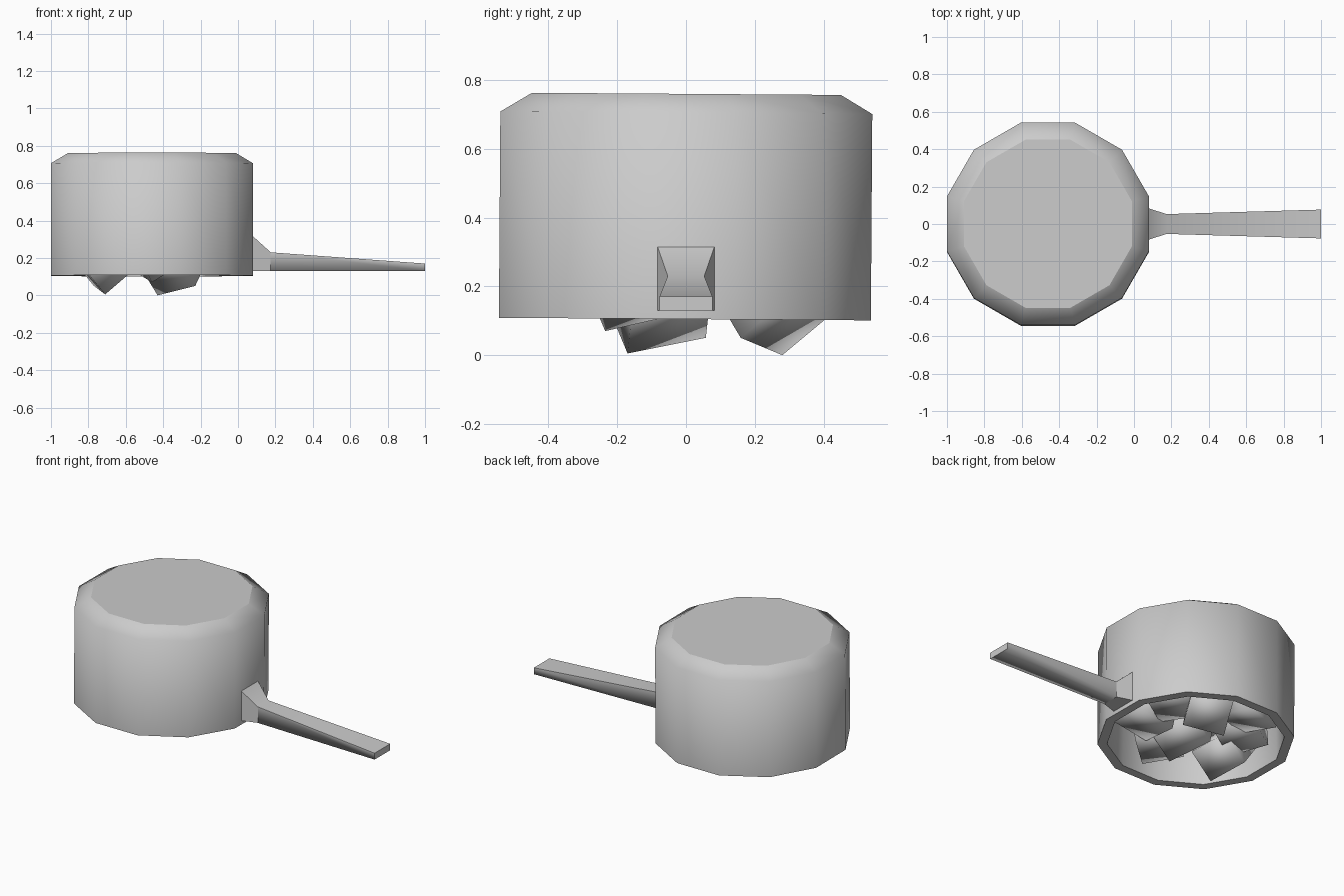
import bpy, bmesh, math, random
from mathutils import Vector, Matrix, Euler

if "Cube" in bpy.data.objects:
    bpy.data.objects.remove(bpy.data.objects["Cube"], do_unlink=True)

random.seed(4)
POT_X = -0.46
SIDES = 12

grey = bpy.data.materials.new("plain_grey")
grey.use_nodes = True
grey.diffuse_color = (0.6, 0.6, 0.6, 1)
grey.node_tree.nodes["Principled BSDF"].inputs["Base Color"].default_value = (0.6, 0.6, 0.6, 1)


def finish(bm, name, sharp=lambda e: False):
    """Turn a bmesh into a smooth object with chosen sharp edges."""
    bmesh.ops.recalc_face_normals(bm, faces=bm.faces)
    bm.normal_update()
    for f in bm.faces:
        f.smooth = True
    for e in bm.edges:
        e.smooth = not sharp(e)
    mesh = bpy.data.meshes.new(name)
    bm.to_mesh(mesh)
    bm.free()
    mesh.materials.append(grey)
    obj = bpy.data.objects.new(name, mesh)
    bpy.context.collection.objects.link(obj)
    return obj


def loft(bm, rings):
    """Skin a list of matching point rings and cap both ends."""
    loops = [[bm.verts.new(p) for p in ring] for ring in rings]
    for a, b in zip(loops, loops[1:]):
        for i in range(len(a)):
            j = (i + 1) % len(a)
            bm.faces.new((a[i], a[j], b[j], b[i]))
    bm.faces.new(loops[0])
    bm.faces.new(loops[-1])


def flat_edge(e):
    return any(abs(f.normal.z) > 0.95 for f in e.link_faces)


# Upturned pot: outer base, chamfer, wall, rim, inner wall, inner floor
profile = [(0.465, 0.76), (0.56, 0.705), (0.56, 0.105), (0.505, 0.105), (0.495, 0.65), (0.44, 0.7)]
bm = bmesh.new()
loft(bm, [[(r * math.cos(a), r * math.sin(a), z)
           for a in (math.tau * (i + 0.5) / SIDES for i in range(SIDES))]
          for r, z in profile])
pot = finish(bm, "pot", flat_edge)
pot.location = (POT_X, -0.004, 0)
pot.rotation_euler.x = -0.007

# Handle with flared bracket: x, half width, bottom, top
NECK = 0.175
stations = [(0.07, 0.086, 0.13, 0.325), (NECK, 0.053, 0.13, 0.23), (1.0, 0.077, 0.13, 0.17)]


def handle_sharp(e):
    """Keep the top bend and the long lower edges soft."""
    mid = (e.verts[0].co + e.verts[1].co) / 2
    top_bend = abs(mid.x - NECK) < 0.01 and mid.z > 0.2
    long_low = NECK < mid.x < 0.9 and mid.z < 0.14
    return not (top_bend or long_low)


bm = bmesh.new()
loft(bm, [[(x, -w, lo), (x, w, lo), (x, w, hi), (x, -w, hi)] for x, w, lo, hi in stations])
finish(bm, "handle", handle_sharp)


def chunk(name, centre, axes, size):
    """Box-shaped food piece."""
    bm = bmesh.new()
    bmesh.ops.create_cube(bm, size=1)
    bmesh.ops.scale(bm, vec=size, verts=bm.verts)
    bmesh.ops.transform(bm, matrix=Matrix.Translation(centre) @ axes.to_4x4(), verts=bm.verts)
    finish(bm, name)


def corner_chunk(name, tip, along, toward, size):
    """Food piece set by its lowest corner and two edge directions."""
    u = Vector(along).normalized()
    v = Vector(toward)
    v = (v - u * v.dot(u)).normalized()
    w = u.cross(v)
    if w.z < 0:
        u, v, w, size = v, u, -w, (size[1], size[0], size[2])
    centre = Vector(tip) + (u * size[0] + v * size[1] + w * size[2]) / 2
    chunk(name, centre, Matrix((u, v, w)).transposed(), size)


# Pieces that hang lowest in the opening
corner_chunk("chunk_low_front", (-0.71, -0.17, 0.005), (-0.06, 0.225, 0.045), (0.11, 0, 0.09), (0.24, 0.2, 0.24))
corner_chunk("chunk_low_back", (-0.43, 0.28, 0), (0.2, -0.12, 0.05), (0.047, 0.12, 0.1), (0.24, 0.22, 0.24))
corner_chunk("chunk_low_middle", (-0.46, -0.235, 0.07), (-0.1, 0.262, 0.06), (0.142, 0.02, 0.08), (0.27, 0.2, 0.24))

# Remaining pieces packed inside the rim: x, y, turn in degrees
spots = [(0.27, -0.11, 0), (0.28, 0.14, 30), (-0.14, 0.31, 15), (-0.24, 0.1, -60), (0.05, -0.28, 40)]
for i, (x, y, turn) in enumerate(spots):
    axes = Euler([random.uniform(-0.2, 0.2), random.uniform(-0.2, 0.2), math.radians(turn)]).to_matrix()
    chunk(f"chunk_{i + 1}", Vector((POT_X + x, y, 0.27)), axes, (0.24, 0.24, 0.24))
